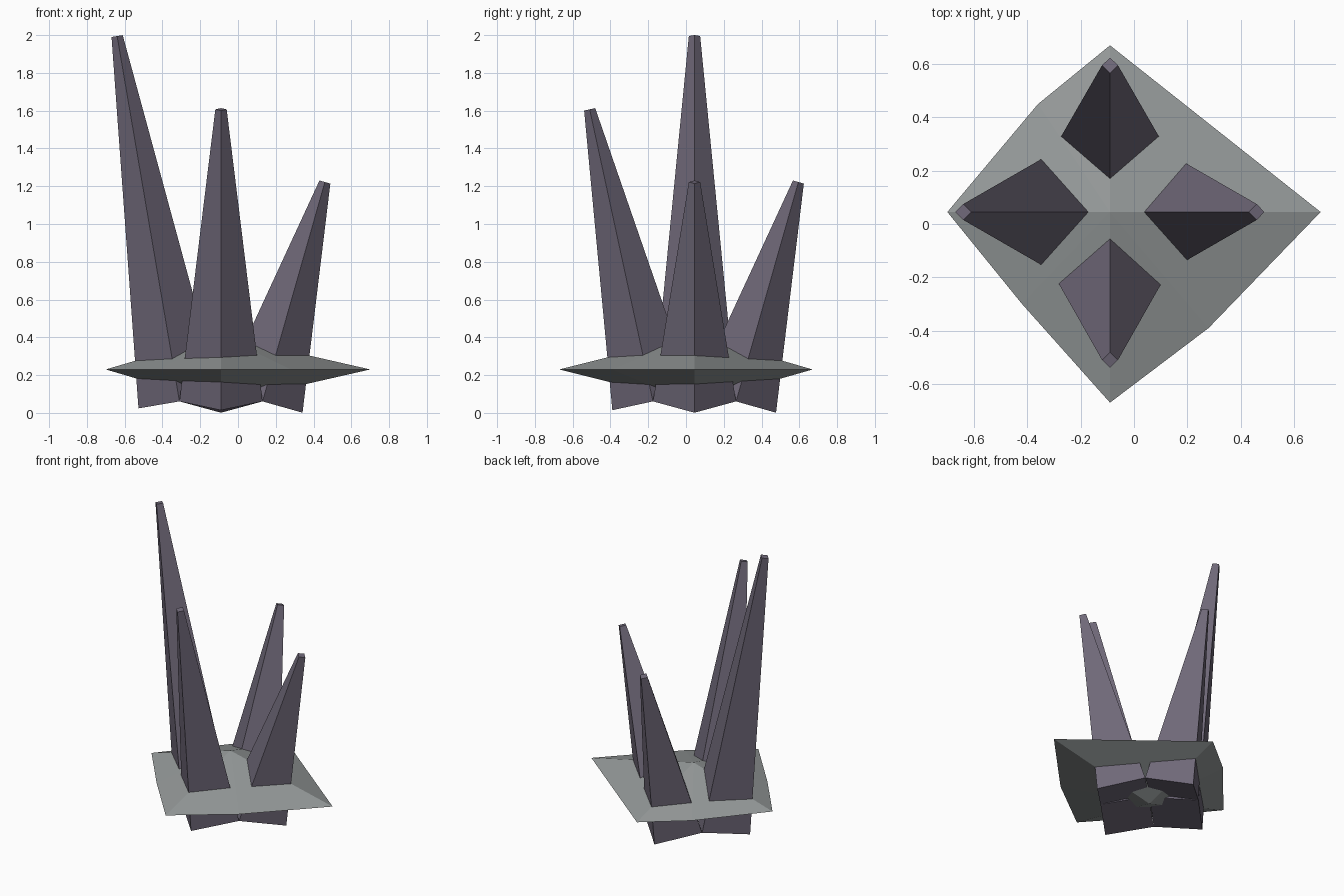
import bpy, bmesh
from math import pi
from mathutils import Vector, Matrix

if "Cube" in bpy.data.objects:
    bpy.data.objects.remove(bpy.data.objects["Cube"])

CX, CY = -0.09, 0.045          # axis shared by the rock and the spikes


def material(name, rgb):
    m = bpy.data.materials.new(name)
    m.diffuse_color = (*rgb, 1)
    m.use_nodes = True
    m.node_tree.nodes["Principled BSDF"].inputs["Base Color"].default_value = m.diffuse_color
    return m


def add_object(name, bm, mat):
    bmesh.ops.recalc_face_normals(bm, faces=bm.faces)
    mesh = bpy.data.meshes.new(name)
    bm.to_mesh(mesh)
    bm.free()
    mesh.materials.append(mat)
    ob = bpy.data.objects.new(name, mesh)
    bpy.context.collection.objects.link(ob)
    return ob


stone = material("stone", (0.30, 0.32, 0.32))
crystal = material("crystal", (0.16, 0.14, 0.19))

# Flat faceted rock: an irregular outline joined to a top and a bottom point
outline = [(0.70, 0.045), (-0.09, 0.67), (-0.36, 0.45), (-0.70, 0.045),
           (-0.42, -0.30), (-0.09, -0.67), (0.28, -0.39)]
bm = bmesh.new()
ring = [bm.verts.new((x, y, 0.23)) for x, y in outline]
for z in (0.41, 0.05):
    apex = bm.verts.new((CX, CY, z))
    for a, b in zip(ring, ring[1:] + ring[:1]):
        bm.faces.new((a, b, apex))
add_object("rock_base", bm, stone)


# Four-sided tapered spike leaning outwards from the axis
def spike(name, direction, reach, height):
    d = Vector((*direction, 0))
    base = Vector((CX, CY, 0.061)) + d * 0.22
    tip = Vector((CX, CY, height)) + d * reach
    axis = tip - base
    up = axis.normalized()
    side = Vector((0, 0, 1)).cross(d)
    out = side.cross(up)
    rot = Matrix((out, side, up)).transposed().to_4x4()
    bm = bmesh.new()
    rings = []
    for centre, r in ((base, 0.22), (tip, 0.03)):
        rings.append([bm.verts.new(centre + rot @ (Matrix.Rotation(i * pi / 2, 3, 'Z') @ Vector((r, 0, 0))))
                      for i in range(4)])
        bm.faces.new(rings[-1])
    lo, hi = rings
    for i in range(4):
        j = (i + 1) % 4
        bm.faces.new((lo[i], lo[j], hi[j], hi[i]))
    add_object(name, bm, crystal)


spike("left_spike", (-1, 0), 0.55, 1.995)
spike("front_spike", (0, -1), 0.555, 1.607)
spike("right_spike", (1, 0), 0.55, 1.222)
spike("back_spike", (0, 1), 0.55, 1.222)
